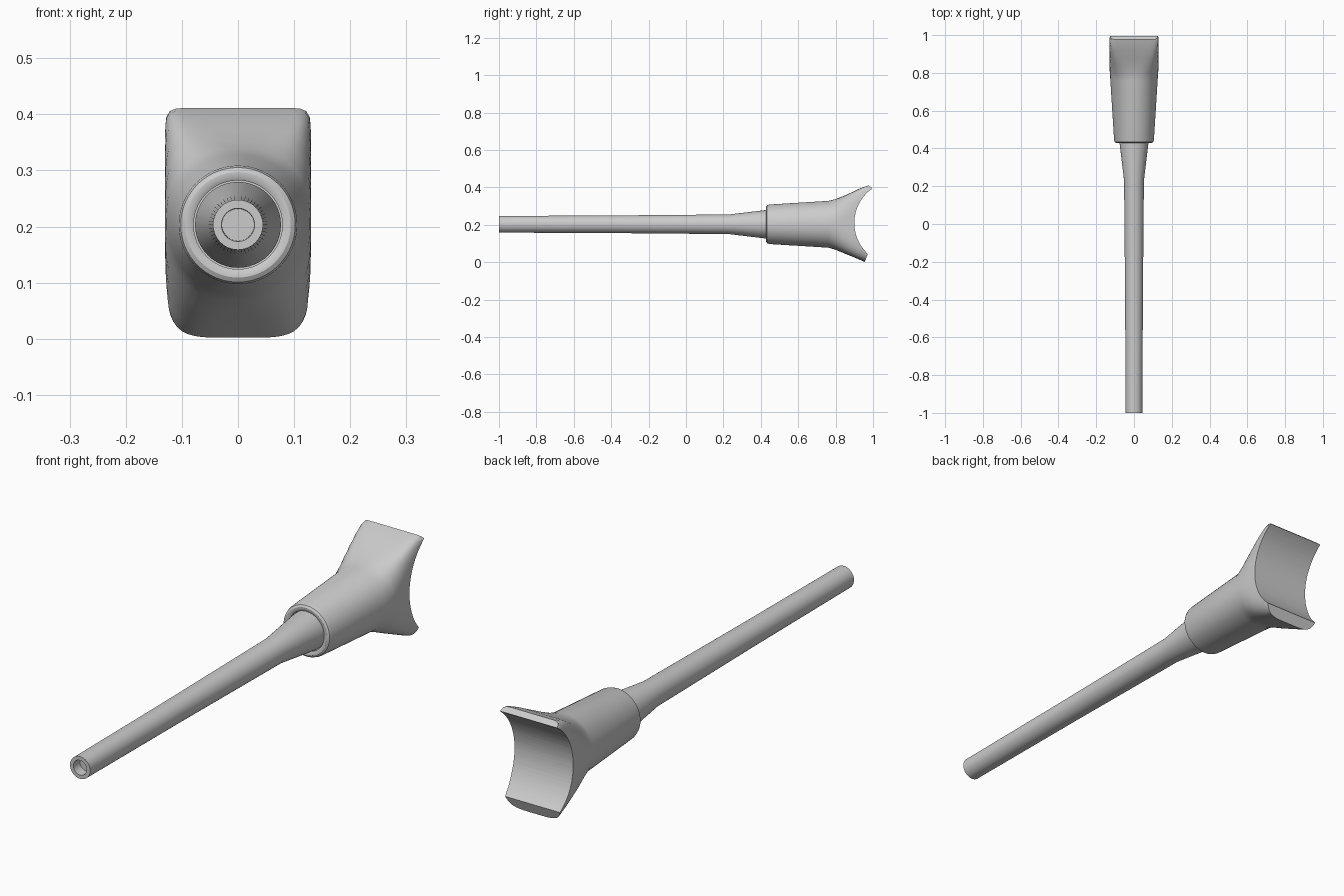
import bpy, bmesh, math
from mathutils import Matrix, Vector

if "Cube" in bpy.data.objects:
    bpy.data.objects.remove(bpy.data.objects["Cube"])

AXIS_Z = 0.203
grey = bpy.data.materials.new("plain grey")
grey.diffuse_color = (0.6, 0.6, 0.6, 1)
grey.use_nodes = True
grey.node_tree.nodes["Principled BSDF"].inputs["Base Color"].default_value = grey.diffuse_color


def section(y, w, up, down, n_up, n_down, segs):
    """Ring of points across y: round at exponent 2, squarer as it grows."""
    pts = []
    for i in range(segs):
        a = 2 * math.pi * i / segs
        c, s = math.cos(a), math.sin(a)
        h, n = (up, n_up) if s >= 0 else (down, n_down)
        r = (abs(c / w) ** n + abs(s / h) ** n) ** (-1 / n)
        pts.append((r * c, y, AXIS_Z + r * s))
    return pts


def loft(bm, rings):
    """Join successive rings and cap both ends."""
    loops = [[bm.verts.new(p) for p in ring] for ring in rings]
    for a, b in zip(loops, loops[1:]):
        for i in range(len(a)):
            j = (i + 1) % len(a)
            bm.faces.new((a[i], a[j], b[j], b[i]))
    bm.faces.new(loops[0])
    bm.faces.new(loops[-1])
    bmesh.ops.recalc_face_normals(bm, faces=bm.faces)


def make_object(name, bm):
    mesh = bpy.data.meshes.new(name)
    bm.to_mesh(mesh)
    bm.free()
    mesh.materials.append(grey)
    ob = bpy.data.objects.new(name, mesh)
    bpy.context.collection.objects.link(ob)
    return ob


def activate(ob):
    bpy.ops.object.select_all(action='DESELECT')
    ob.select_set(True)
    bpy.context.view_layer.objects.active = ob


# Rod: recessed tip, slight taper, flared root inside the collar
bm = bmesh.new()
rod = [(-0.96, 0.0285), (-1.0, 0.0295), (-1.0, 0.0445), (-0.4, 0.047),
       (0.23, 0.0525), (0.43, 0.0765), (0.47, 0.0765)]
loft(bm, [section(y, r, r, r, 2, 2, 48) for y, r in rod])
rod_ob = make_object("rod", bm)

# Collar (round, with rolled lip) flowing into the squared saddle
bm = bmesh.new()
collar = [(0.46, 0.079), (0.433, 0.079), (0.429, 0.086), (0.429, 0.094),
          (0.434, 0.102), (0.445, 0.1055), (0.76, 0.125)]
rings = [section(y, r, r, r, 2, 2, 128) for y, r in collar]
saddle = [(0.80, 0.128, 0.338, 0.067, 2.6, 2.4),
          (0.84, 0.130, 0.353, 0.050, 3.8, 3.0),
          (0.88, 0.130, 0.371, 0.034, 6.0, 3.7),
          (0.92, 0.130, 0.390, 0.017, 10, 4.3),
          (0.96, 0.130, 0.406, 0.000, 18, 4.8),
          (1.10, 0.130, 0.450, -0.06, 24, 4.8)]
rings += [section(y, w, top - AXIS_Z, AXIS_Z - low, nu, nd, 128)
          for y, w, top, low, nu, nd in saddle]
loft(bm, rings)

# Slanted ends of the upper and lower saddle wings
for point, normal in (((0, 0.978, 0.41), (0, 0.64, 0.77)),
                      ((0, 0.955, 0.0), (0, 0.045, -0.017))):
    bmesh.ops.bisect_plane(bm, geom=bm.verts[:] + bm.edges[:] + bm.faces[:],
                           plane_co=Vector(point), plane_no=Vector(normal),
                           clear_outer=True)
    bmesh.ops.holes_fill(bm, edges=[e for e in bm.edges if e.is_boundary], sides=0)
bmesh.ops.recalc_face_normals(bm, faces=bm.faces)
saddle_ob = make_object("collar_and_saddle", bm)

# Concave seat hollowed out by a cylinder lying across x
bm = bmesh.new()
bmesh.ops.create_cone(bm, cap_ends=True, segments=96, radius1=0.225,
                      radius2=0.225, depth=0.5,
                      matrix=Matrix.Translation((0, 1.125, 0.21))
                      @ Matrix.Rotation(math.pi / 2, 4, 'Y'))
cutter = make_object("seat_cutter", bm)
cutter.hide_render = True
mod = saddle_ob.modifiers.new("seat", 'BOOLEAN')
mod.operation = 'DIFFERENCE'
mod.solver = 'EXACT'
mod.object = cutter
activate(saddle_ob)
bpy.ops.object.modifier_apply(modifier=mod.name)
bpy.data.objects.remove(cutter)

for ob in (rod_ob, saddle_ob):
    activate(ob)
    bpy.ops.object.shade_smooth_by_angle(angle=math.radians(30))
